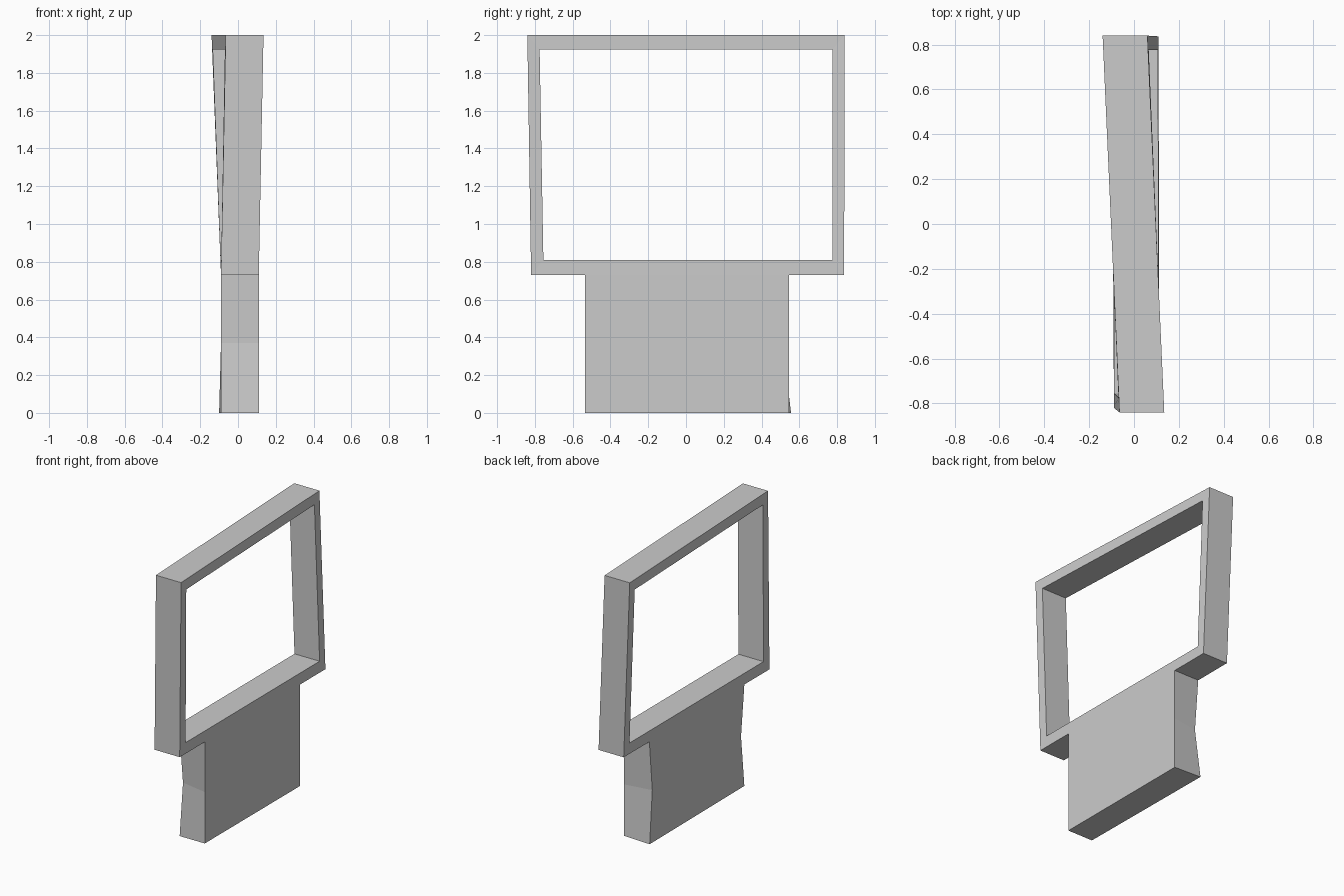
import bpy, bmesh

if "Cube" in bpy.data.objects:
    bpy.data.objects.remove(bpy.data.objects["Cube"])

Z0, Z1 = 0.73, 2.0      # ledge height, top height
LEFT, RIGHT = -0.09, 0.11


def twist(y, z):
    # sideways lean that grows above the ledge
    t = max(0.0, (z - Z0) / (Z1 - Z0))
    return t * (-0.0125 - 0.0375 * y / 0.84)


# side profile points (y, z)
outer = [(-0.84, 2.0), (-0.82, Z0), (-0.535, Z0), (-0.535, 0.37), (-0.535, 0.0),
         (0.545, 0.0), (0.545, 0.37), (0.545, Z0), (0.837, Z0), (0.84, 2.0)]
window = [(-0.775, 1.925), (-0.755, 0.81), (0.775, 0.81), (0.775, 1.925)]
points = outer + window
# dents and flare on the left face of the lower panel: index -> (x, y, z)
moved = {3: (LEFT, -0.497, 0.37), 6: (LEFT, 0.512, 0.37), 5: (-0.10, 0.556, 0.0)}

bm = bmesh.new()
right = [bm.verts.new((RIGHT + twist(y, z), y, z)) for y, z in points]
left = [bm.verts.new(moved.get(i, (LEFT + twist(y, z), y, z)))
        for i, (y, z) in enumerate(points)]

# broad faces: posts, top bar, bottom bar, lower panel in two halves
patches = [(0, 1, 11, 10), (9, 0, 10, 13), (8, 9, 13, 12),
           (1, 2, 7, 8, 12, 11), (2, 3, 6, 7), (3, 4, 5, 6)]
for p in patches:
    bm.faces.new([right[i] for i in p])
    bm.faces.new([left[i] for i in reversed(p)])

# rims around the outside and the window
for loop in (list(range(10)), list(range(10, 14))):
    for a, b in zip(loop, loop[1:] + loop[:1]):
        bm.faces.new((right[a], right[b], left[b], left[a]))

bmesh.ops.recalc_face_normals(bm, faces=bm.faces)
mesh = bpy.data.meshes.new("window_panel")
bm.to_mesh(mesh)
bm.free()
panel = bpy.data.objects.new("window_panel", mesh)
bpy.context.collection.objects.link(panel)
